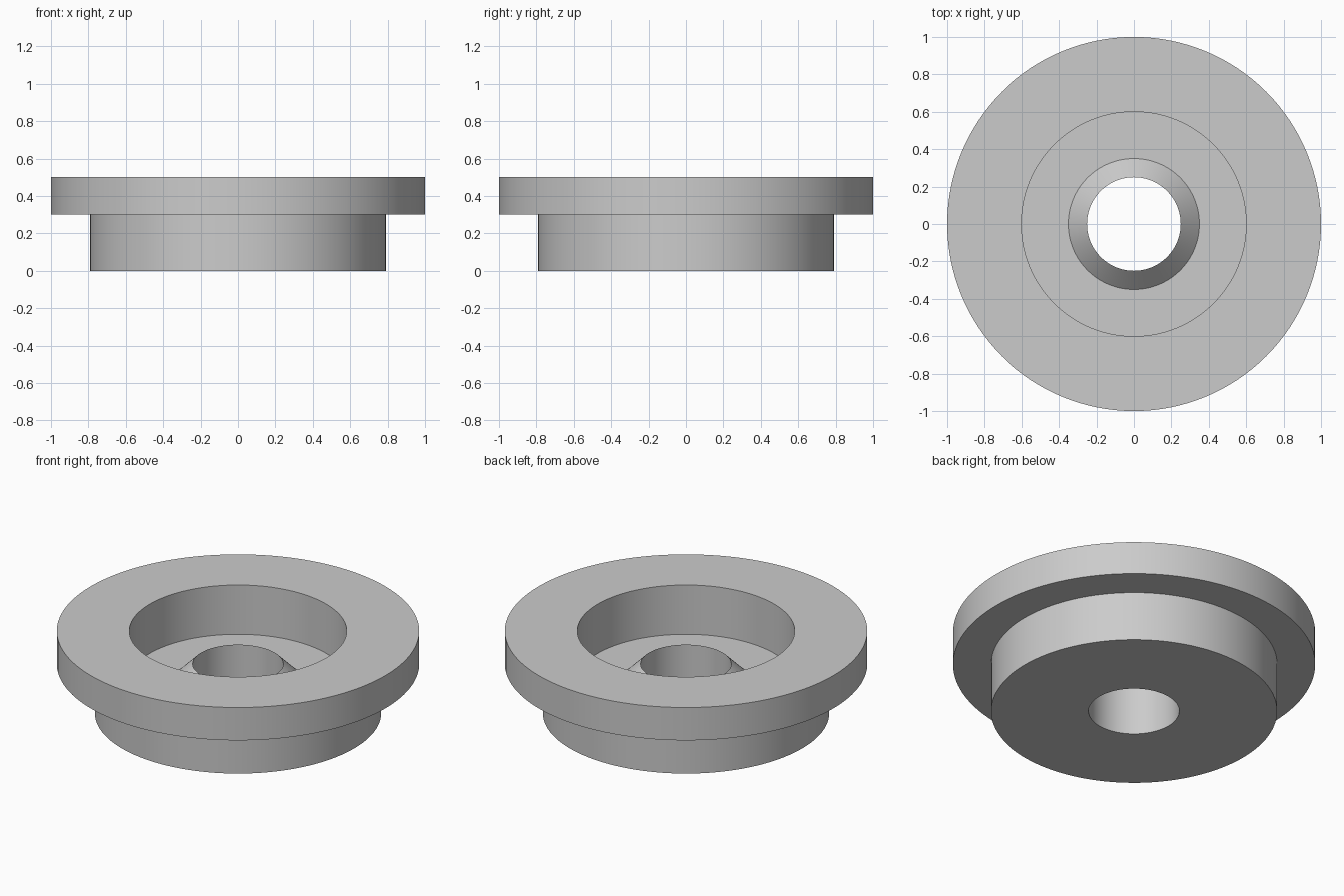
import bpy
import bmesh
import math

cube = bpy.data.objects.get("Cube")
if cube:
    bpy.data.objects.remove(cube, do_unlink=True)

SEGMENTS = 128

metal = bpy.data.materials.new("plain_grey")
metal.use_nodes = True
grey = (0.6, 0.6, 0.6, 1)
metal.diffuse_color = grey
metal.node_tree.nodes["Principled BSDF"].inputs["Base Color"].default_value = grey


def lathe(name, profile, material):
    """Revolve a closed (radius, height) profile around the z axis."""
    bm = bmesh.new()
    verts = [bm.verts.new((r, 0, z)) for r, z in profile]
    edges = [bm.edges.new((a, b)) for a, b in zip(verts, verts[1:] + verts[:1])]
    bmesh.ops.spin(bm, geom=verts + edges, cent=(0, 0, 0), axis=(0, 0, 1),
                   angle=math.tau, steps=SEGMENTS)
    bmesh.ops.remove_doubles(bm, verts=bm.verts, dist=0.0001)
    bmesh.ops.recalc_face_normals(bm, faces=bm.faces)
    mesh = bpy.data.meshes.new(name)
    bm.to_mesh(mesh)
    bm.free()
    mesh.materials.append(material)
    obj = bpy.data.objects.new(name, mesh)
    bpy.context.collection.objects.link(obj)
    bpy.ops.object.select_all(action='DESELECT')
    obj.select_set(True)
    bpy.context.view_layer.objects.active = obj
    bpy.ops.object.shade_smooth_by_angle(angle=math.radians(30))
    return obj


# Flanged cup: stepped outside, deep recess, conical boss around the through hole
flanged_cup = lathe("flanged_cup", [
    (0.25, 0.0), (0.79, 0.0),    # underside
    (0.79, 0.3), (1.0, 0.3),     # hub wall and flange underside
    (1.0, 0.5), (0.6, 0.5),      # flange rim and top
    (0.6, 0.2), (0.35, 0.2),     # recess wall and floor
    (0.25, 0.3),                 # boss cone, meeting the hole
], metal)
